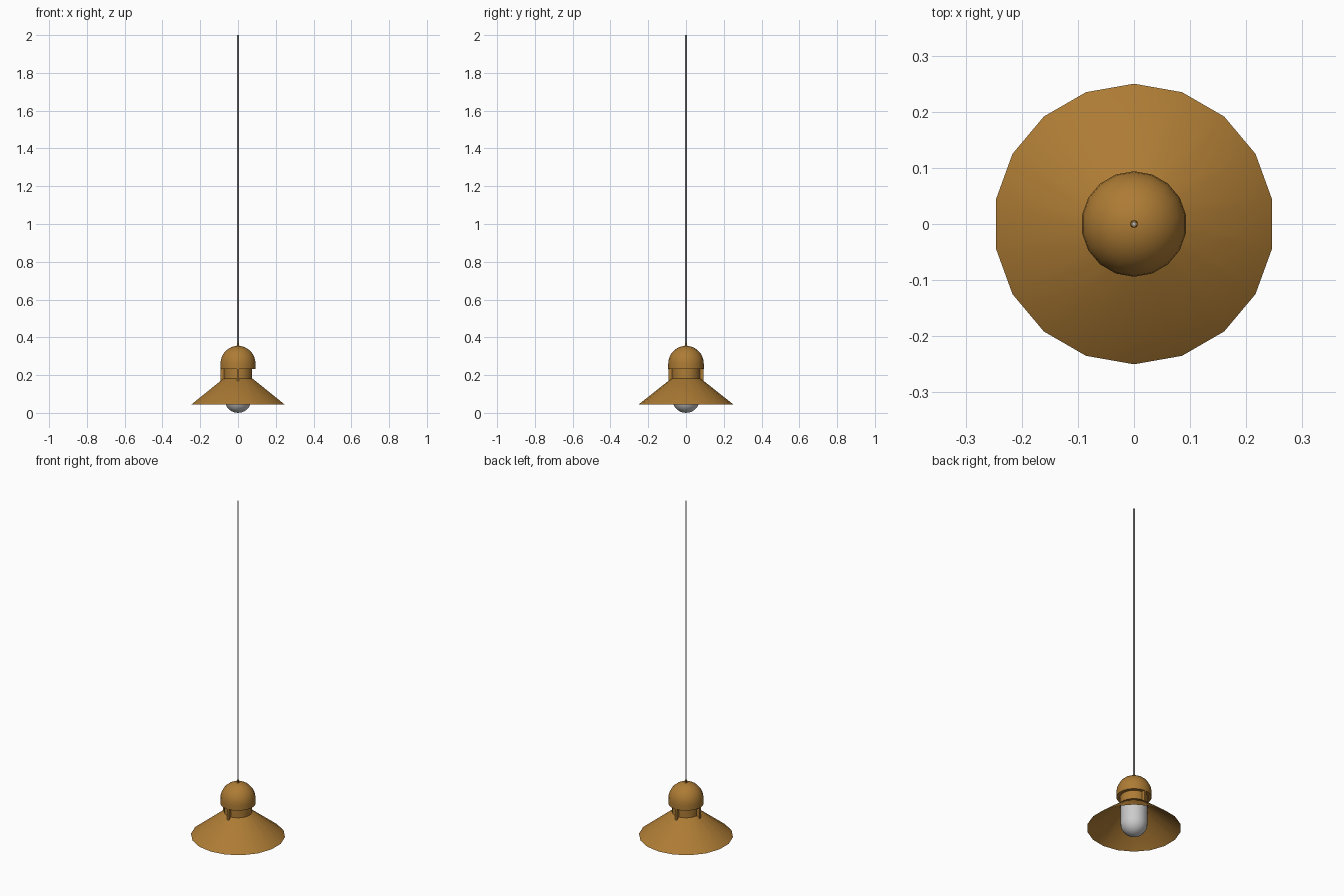
import bpy, bmesh
from math import cos, sin, pi

if "Cube" in bpy.data.objects:
    bpy.data.objects.remove(bpy.data.objects["Cube"])

SIDES = 18


def material(name, color):
    m = bpy.data.materials.new(name)
    m.diffuse_color = (*color, 1)
    m.use_nodes = True
    m.node_tree.nodes["Principled BSDF"].inputs["Base Color"].default_value = m.diffuse_color
    return m


brass = material("aged_brass", (0.42, 0.2, 0.035))


def finish(name, bm, mat=None, smooth=True):
    me = bpy.data.meshes.new(name)
    bm.to_mesh(me)
    bm.free()
    ob = bpy.data.objects.new(name, me)
    bpy.context.collection.objects.link(ob)
    if mat:
        me.materials.append(mat)
    if smooth:
        bpy.ops.object.select_all(action='DESELECT')
        ob.select_set(True)
        bpy.context.view_layer.objects.active = ob
        bpy.ops.object.shade_smooth_by_angle(angle=pi / 5)
    return ob


def lathe(name, profile, mat=None, sides=SIDES):
    """Revolve (radius, z) points, listed bottom to top on the outside, about z."""
    bm = bmesh.new()
    rings = []
    for r, z in profile:
        if r < 1e-6:
            rings.append([bm.verts.new((0, 0, z))])
        else:
            rings.append([bm.verts.new((r * cos(pi / 2 + 2 * pi * i / sides),
                                        r * sin(pi / 2 + 2 * pi * i / sides), z))
                          for i in range(sides)])
    for a, b in zip(rings, rings[1:]):
        for i in range(sides):
            j = (i + 1) % sides
            if len(a) == 1:
                bm.faces.new((a[0], b[j], b[i]))
            elif len(b) == 1:
                bm.faces.new((a[i], a[j], b[0]))
            else:
                bm.faces.new((a[i], a[j], b[j], b[i]))
    return finish(name, bm, mat)


def arc(radius, centre, start, end, steps):
    pts = []
    for k in range(steps + 1):
        t = start + (end - start) * k / steps
        pts.append((max(radius * cos(t), 0), centre + radius * sin(t)))
    return pts


# Open conical shade
lathe("shade", [(0.25, 0.045), (0.08, 0.18), (0.072, 0.182)], brass)

# Neck between shade and cap
lathe("neck", [(0.074, 0.175), (0.074, 0.236)], brass)

# Domed cap with a short straight skirt
lathe("cap", [(0.072, 0.233), (0.094, 0.233)] + arc(0.094, 0.261, 0, pi / 2, 8), brass)

# Glass bulb cover with a rounded bottom
lathe("bulb_cover", arc(0.072, 0.072, -pi / 2, 0, 7) + [(0.072, 0.19), (0, 0.19)])

# Cable collar and hanging cable
lathe("cable_collar", [(0.007, 0.35), (0.006, 0.37), (0, 0.37)], brass, 8)
lathe("cable", [(0.004, 0.35), (0.004, 2.0), (0, 2.0)], None, 8)

# Upright brackets at front, left and back
for name, angle in (("front", -pi / 2), ("left", pi), ("back", pi / 2)):
    bm = bmesh.new()
    c, s = cos(angle), sin(angle)
    outline = [(0.07, 0.18), (0.093, 0.165), (0.093, 0.236), (0.07, 0.236)]
    sides = [[bm.verts.new((c * r - s * w, s * r + c * w, z)) for r, z in outline]
             for w in (-0.006, 0.006)]
    bm.faces.new(sides[0])
    bm.faces.new(sides[1][::-1])
    for i in range(4):
        j = (i + 1) % 4
        bm.faces.new((sides[0][j], sides[0][i], sides[1][i], sides[1][j]))
    bmesh.ops.recalc_face_normals(bm, faces=bm.faces)
    finish(name + "_bracket", bm, brass, smooth=False)
